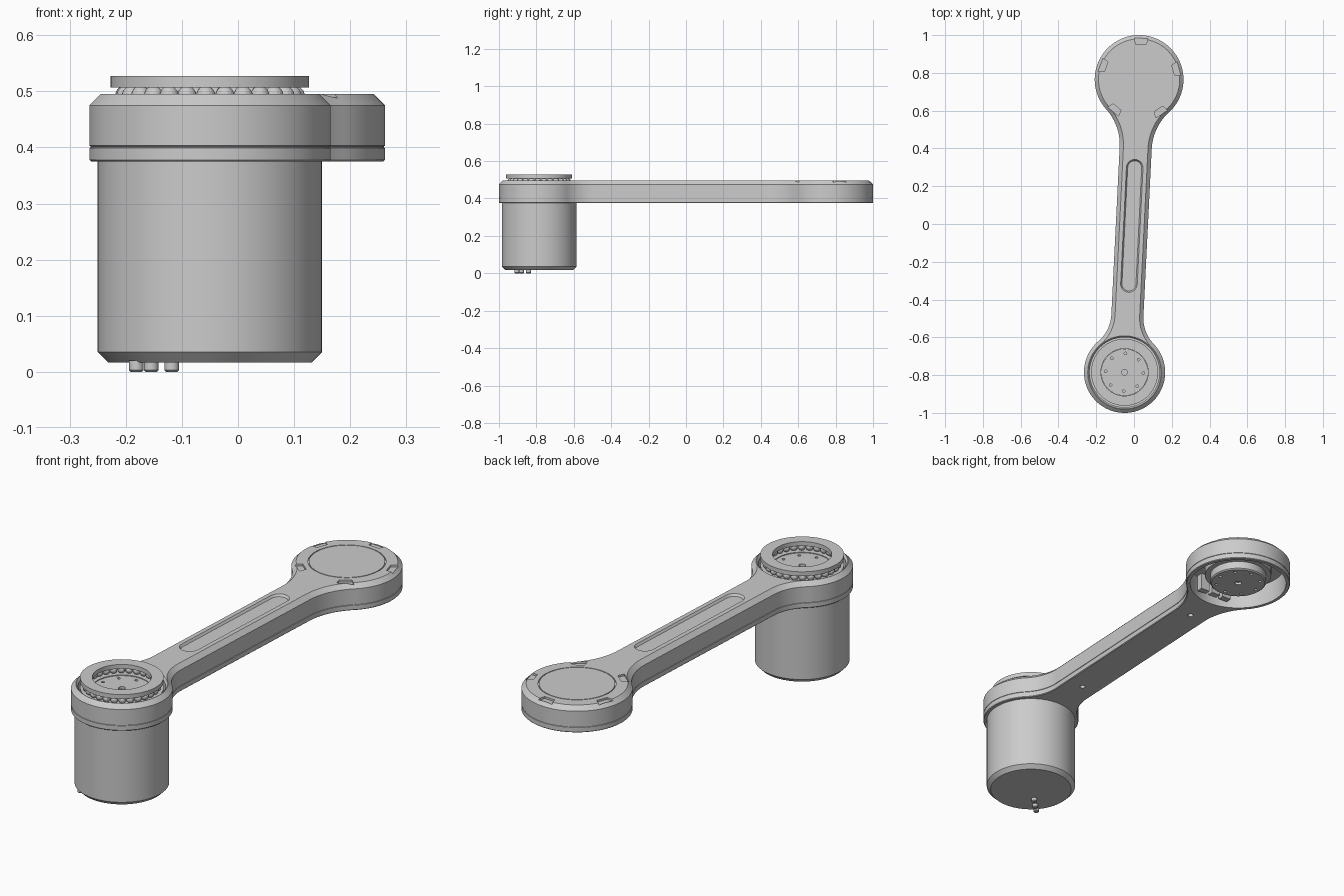
import bpy, bmesh, math
from mathutils import Matrix, Vector

cube = bpy.data.objects.get("Cube")
if cube:
    bpy.data.objects.remove(cube, do_unlink=True)

grey = bpy.data.materials.new("machined grey")
grey.use_nodes = True
grey.diffuse_color = (0.6, 0.6, 0.6, 1)
grey.node_tree.nodes["Principled BSDF"].inputs["Base Color"].default_value = (0.6, 0.6, 0.6, 1)

# The link is built along local y, then turned slightly about z
FRONT, BACK = -0.776, 0.776
R_FRONT, R_BACK, HALF_W = 0.215, 0.235, 0.085
PLACE = Matrix.Translation((-0.0115, -0.01, 0)) @ Matrix.Rotation(-math.atan2(0.077, 1.55), 4, 'Z')
TAU = math.tau


def finish(name, bm, smooth=True):
    bmesh.ops.recalc_face_normals(bm, faces=bm.faces)
    mesh = bpy.data.meshes.new(name)
    bm.to_mesh(mesh)
    bm.free()
    mesh.materials.append(grey)
    ob = bpy.data.objects.new(name, mesh)
    bpy.context.collection.objects.link(ob)
    ob.matrix_world = PLACE
    if smooth:
        soften(ob)
    return ob


def soften(ob):
    bpy.ops.object.select_all(action='DESELECT')
    ob.select_set(True)
    bpy.context.view_layer.objects.active = ob
    bpy.ops.object.shade_smooth_by_angle(angle=math.radians(20))


def loft(bm, loops, closed=False):
    """Skin matching loops; cap the ends, or join last to first."""
    rings = [[bm.verts.new(p) for p in loop] for loop in loops]
    n = len(rings[0])
    pairs = list(zip(rings, rings[1:])) + ([(rings[-1], rings[0])] if closed else [])
    for a, b in pairs:
        for i in range(n):
            j = (i + 1) % n
            bm.faces.new((a[i], a[j], b[j], b[i]))
    if not closed:
        bm.faces.new(rings[0][::-1])
        bm.faces.new(rings[-1])


def lathe(bm, x, y, profile, closed=False, n=64):
    loft(bm, [[(x + r * math.cos(TAU * i / n), y + r * math.sin(TAU * i / n), z)
               for i in range(n)] for r, z in profile], closed)


def arc(cx, cy, r, a0, a1, n):
    return [(cx + r * math.cos(a0 + (a1 - a0) * i / n), cy + r * math.sin(a0 + (a1 - a0) * i / n))
            for i in range(n + 1)]


def link_outline(d):
    """Two round ends joined by a bar with filleted necks, inset by d."""
    def half_end(R, rf):
        fx = HALF_W + rf
        fy = math.sqrt((R + rf) ** 2 - fx ** 2)
        a = math.atan2(fy, fx)
        neck = arc(fx, -fy, rf + d, math.pi, math.pi - a, 14)
        return neck + arc(0, 0, R - d, -a, math.pi / 2, 40)[1:]
    back = [(x, y + BACK) for x, y in half_end(R_BACK, 0.28)]
    front = [(x, FRONT - y) for x, y in half_end(R_FRONT, 0.2)]
    right = front[::-1] + back
    left = [(-x, y) for x, y in right[::-1]][1:-1]
    return right + left


def at_z(points, z):
    return [(x, y, z) for x, y in points]


def drill(target, build):
    """Subtract a helper solid and remove it again."""
    bm = bmesh.new()
    build(bm)
    cutter = finish("cutter", bm, smooth=False)
    cutter.hide_render = True
    mod = target.modifiers.new("cut", 'BOOLEAN')
    mod.operation, mod.solver, mod.object = 'DIFFERENCE', 'EXACT', cutter
    bpy.context.view_layer.objects.active = target
    bpy.ops.object.modifier_apply(modifier=mod.name)
    bpy.data.objects.remove(cutter, do_unlink=True)


# Link housing with chamfered upper edge and a fine seam line
bm = bmesh.new()
loft(bm, [at_z(link_outline(d), z) for d, z in
          [(0.003, 0.375), (0, 0.378), (0, 0.399), (0.002, 0.4), (0.002, 0.402),
           (0, 0.403), (0, 0.475), (0.02, 0.495)]])
housing = finish("link_housing", bm, smooth=False)

TOP = 0.495
# Bearing seat, rear underside pocket and round rear panel line
drill(housing, lambda b: lathe(b, 0, FRONT, [(0.185, 0.44), (0.185, 0.485), (0.193, TOP), (0.193, 0.55)]))
drill(housing, lambda b: lathe(b, 0, BACK, [(0.217, 0.3), (0.217, 0.478)]))
drill(housing, lambda b: lathe(b, 0, BACK, [(0.161, 0.49), (0.161, 0.52), (0.165, 0.52), (0.165, 0.49)], True))


# Long rounded recess on the bar
def slot(b):
    def shape(r):
        return arc(0, 0.308, r, 0, math.pi, 16) + arc(0, -0.308, r, math.pi, TAU, 16)
    loft(b, [at_z(shape(r), z) for r, z in [(0.037, 0.485), (0.044, TOP), (0.044, 0.53)]])


drill(housing, slot)


# Five tapered notches around the rear rim
def notches(b):
    for k in range(5):
        a = math.pi / 2 + k * TAU / 5
        out, side = Vector((math.cos(a), math.sin(a))), Vector((-math.sin(a), math.cos(a)))
        shape = [out * r + side * s + Vector((0, BACK))
                 for r, s in [(0.187, -0.027), (0.187, 0.027), (0.219, 0.037), (0.219, -0.037)]]
        loft(b, [at_z(shape, 0.486), at_z(shape, 0.53)])


drill(housing, notches)


# Screw holes under the bar
def screw_holes(b):
    for y in (-0.39, 0.42):
        lathe(b, 0, y, [(0.012, 0.35), (0.012, 0.4)], n=20)


drill(housing, screw_holes)
soften(housing)

# Motor can with chamfered foot
bm = bmesh.new()
lathe(bm, 0, FRONT, [(0.182, 0.017), (0.2, 0.035), (0.2, 0.38)], n=96)
finish("motor_can", bm)

# Connector pins under the motor
bm = bmesh.new()
for x, y in [(-0.125, -0.125), (-0.1, -0.1), (-0.065, -0.06)]:
    lathe(bm, x, FRONT + y, [(0.01, 0), (0.013, 0.003), (0.013, 0.02)], n=20)
finish("motor_pins", bm)


# Bearing races and balls
for name, z0, z1 in [("upper_race", 0.507, 0.527), ("lower_race", 0.458, 0.478)]:
    bm = bmesh.new()
    lathe(bm, 0, FRONT, [(0.125, z0), (0.177, z0), (0.177, z1), (0.125, z1)], True)
    finish(name, bm)

bm = bmesh.new()
for k in range(28):
    a = k * TAU / 28
    spot = Matrix.Translation((0.152 * math.cos(a), FRONT + 0.152 * math.sin(a), 0.4925))
    bmesh.ops.create_uvsphere(bm, u_segments=16, v_segments=10, radius=0.017, matrix=spot)
finish("bearing_balls", bm)


# Drive hubs: bolt-hole discs facing up at the front, down at the rear
def hub(name, y, profile, face_z):
    b = bmesh.new()
    lathe(b, 0, y, profile)
    ob = finish(name, b, smooth=False)

    def holes(c):
        lathe(c, 0, y, [(0.015, face_z - 0.012), (0.015, face_z + 0.012)], n=24)
        for k in range(8):
            a = k * TAU / 8
            lathe(c, 0.1 * math.cos(a), y + 0.1 * math.sin(a),
                  [(0.007, face_z - 0.012), (0.007, face_z + 0.012)], n=16)
    drill(ob, holes)
    soften(ob)


hub("front_hub", FRONT, [(0.124, 0.43), (0.124, 0.475)], 0.475)
hub("rear_hub", BACK, [(0.12, 0.38), (0.126, 0.385), (0.126, 0.42), (0.15, 0.42), (0.15, 0.48)], 0.38)

# Cable sockets inside the rear pocket, beside the bar
bm = bmesh.new()
for x in (-0.06, 0, 0.06):
    bmesh.ops.create_cube(bm, size=1, matrix=Matrix.Translation((x, BACK - 0.18, 0.44))
                          @ Matrix.Diagonal((0.045, 0.03, 0.08, 1)))
finish("cable_sockets", bm)
